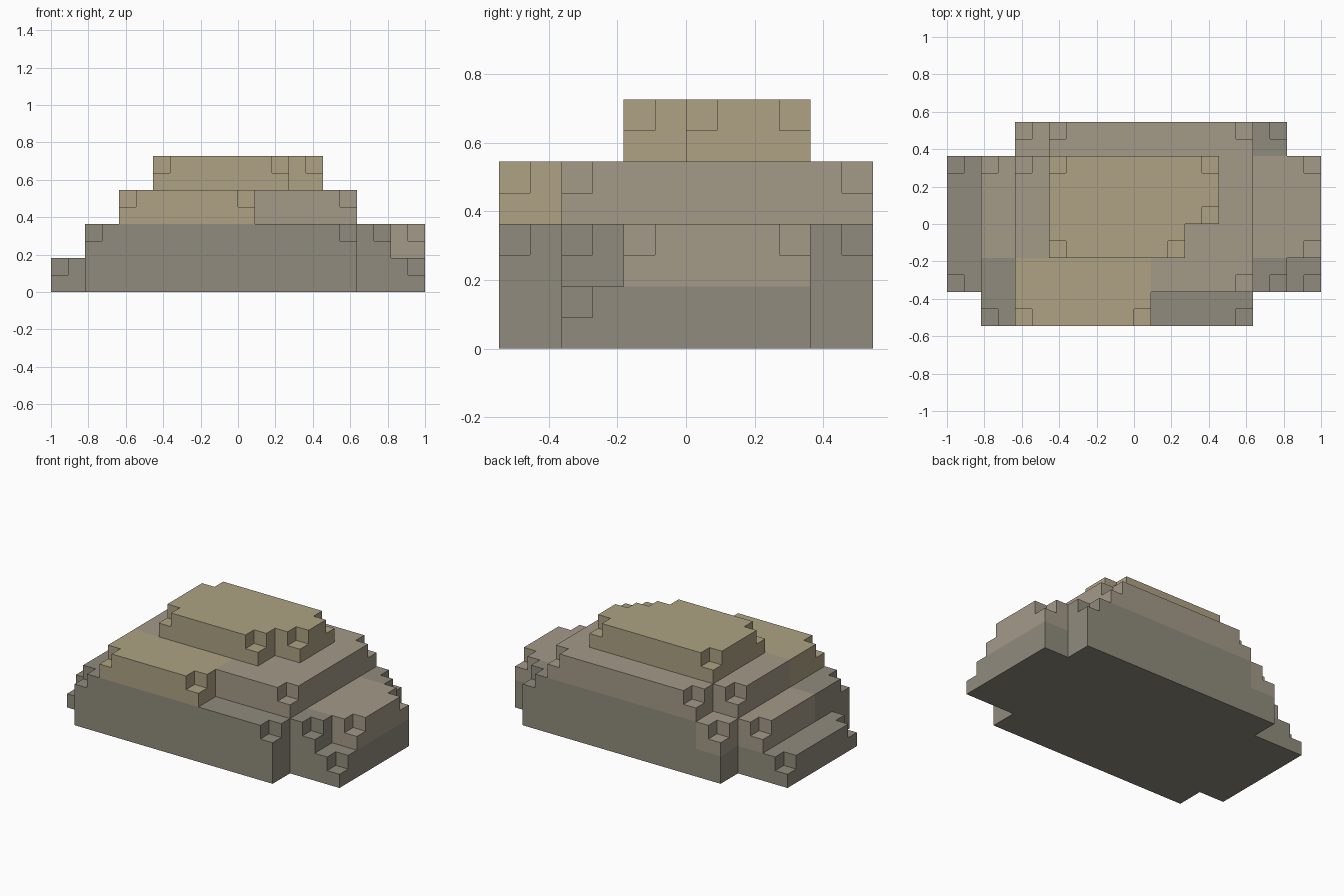
import bpy
import bmesh
import math
from mathutils import Vector

cube = bpy.data.objects.get("Cube")
if cube:
    bpy.data.objects.remove(cube)

UNIT = 1 / 11  # edge of one small cell; every terrace is two cells tall


def make_material(name, colour):
    mat = bpy.data.materials.new(name)
    mat.use_nodes = True
    mat.diffuse_color = (*colour, 1)
    mat.node_tree.nodes["Principled BSDF"].inputs["Base Color"].default_value = (*colour, 1)
    return mat


DARK, MID, SAND = range(3)
materials = [
    make_material("dark_stone", (0.28, 0.26, 0.205)),
    make_material("mid_stone", (0.37, 0.325, 0.25)),
    make_material("sandy_stone", (0.42, 0.36, 0.23)),
]

# Terraces from the ground up, each a union of (x0, x1, y0, y1) rectangles
terraces = [
    [(-9, 7, -6, -4), (-11, 11, -4, 4), (-7, 9, 4, 6)],
    [(-9, 7, -6, -4), (-9, 9, -4, -2), (-9, 11, -2, 4), (-7, 9, 4, 6)],
    [(-7, 1, -6, -4), (-7, 7, -4, 4), (-5, 7, 4, 6)],
    [(-5, 3, -2, 0), (-5, 5, 0, 4)],
]


def footprint(rects):
    return {(x, y) for x0, x1, y0, y1 in rects
            for x in range(x0, x1) for y in range(y0, y1)}


def is_corner(cell, area):
    x, y = cell
    open_x = (x - 1, y) not in area or (x + 1, y) not in area
    open_y = (x, y - 1) not in area or (x, y + 1) not in area
    return open_x and open_y


def stone(x, y, level):
    if level == 3:
        return SAND
    if level == 2:
        return SAND if x < 1 and y < -2 else MID
    if level == 1:
        west = x < -5 and y >= -2
        east = x >= 7 and -2 <= y < 4
        return MID if west or east else DARK
    return DARK


# Fill the terraces with cells, chipping each exposed top corner
areas = [footprint(rects) for rects in terraces] + [set()]
cells = {}
for level in range(len(terraces)):
    area, above = areas[level], areas[level + 1]
    for x, y in area:
        cells[x, y, 2 * level] = stone(x, y, level)
        if (x, y) in above or not is_corner((x, y), area):
            cells[x, y, 2 * level + 1] = stone(x, y, level)

# Skin the cells with outward faces only
bm = bmesh.new()
verts = {}


def corner_vert(point):
    key = tuple(round(c) for c in point)
    if key not in verts:
        verts[key] = bm.verts.new(Vector(key) * UNIT)
    return verts[key]


for cell, colour in cells.items():
    for axis in range(3):
        for side in (0, 1):
            normal = Vector((0, 0, 0))
            normal[axis] = 2 * side - 1
            if tuple(round(c) for c in Vector(cell) + normal) in cells:
                continue
            u, v = Vector((0, 0, 0)), Vector((0, 0, 0))
            u[(axis + 1) % 3] = v[(axis + 2) % 3] = 1
            start = Vector(cell)
            start[axis] += side
            loop = [start, start + u, start + u + v, start + v]
            if not side:
                loop.reverse()
            face = bm.faces.new([corner_vert(p) for p in loop])
            face.material_index = colour

# Merge flat areas of the same stone into large clean faces
bmesh.ops.dissolve_limit(bm, angle_limit=math.radians(1), verts=bm.verts[:],
                         edges=bm.edges[:], delimit={'MATERIAL'})

mesh = bpy.data.meshes.new("stepped_rock")
bm.to_mesh(mesh)
bm.free()
for mat in materials:
    mesh.materials.append(mat)
rock = bpy.data.objects.new("stepped_rock", mesh)
bpy.context.collection.objects.link(rock)
